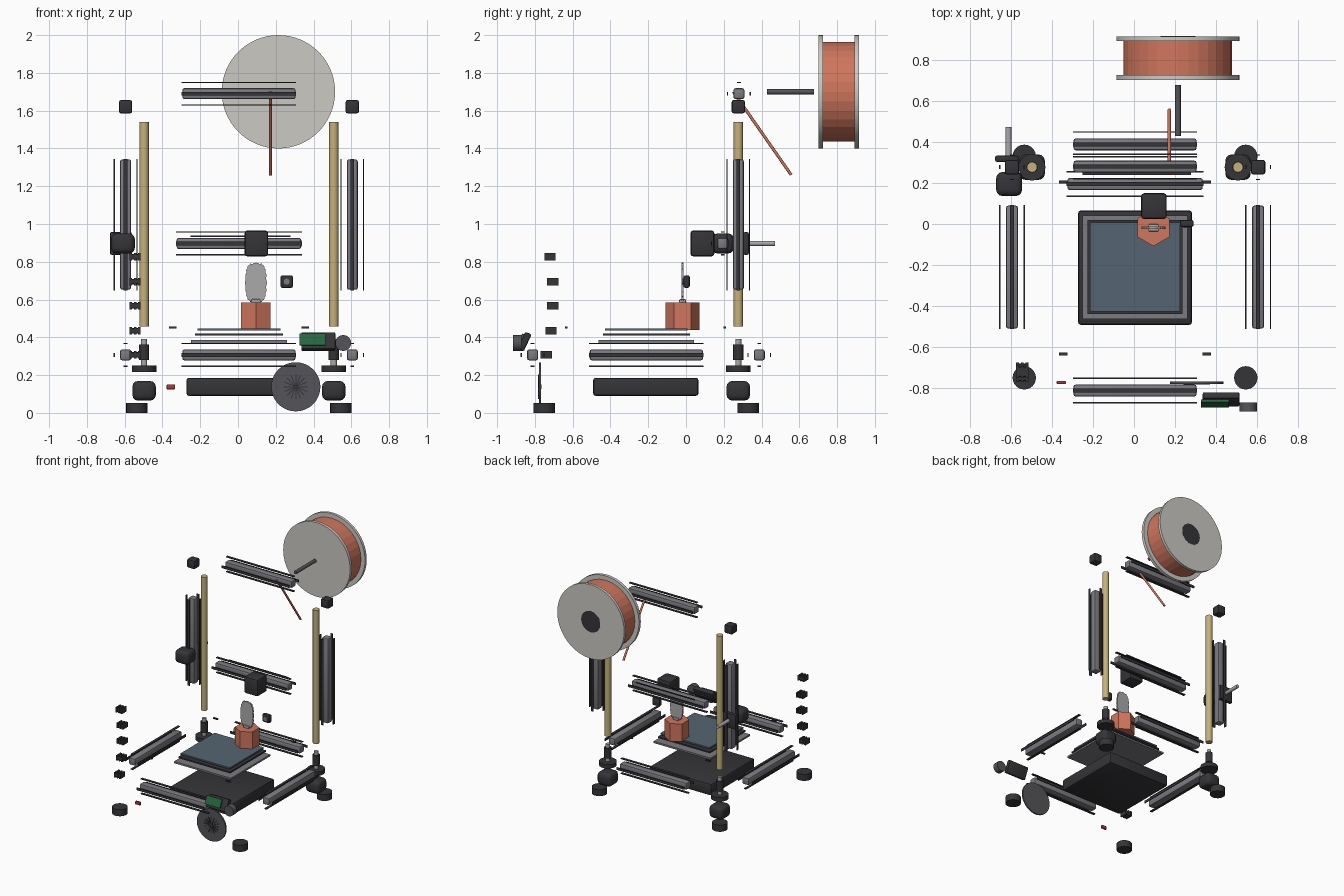
import bpy, bmesh
from math import sin, cos, pi, radians
from mathutils import Matrix, Vector

if "Cube" in bpy.data.objects:
    bpy.data.objects.remove(bpy.data.objects["Cube"])


def mat(name, c):
    m = bpy.data.materials.new(name)
    m.diffuse_color = (*c, 1)
    m.use_nodes = True
    m.node_tree.nodes["Principled BSDF"].inputs["Base Color"].default_value = m.diffuse_color
    return m


BLACK = mat("black_plastic", (0.035, 0.035, 0.04))
DARK = mat("dark_metal", (0.09, 0.09, 0.1))
ALU = mat("aluminium", (0.2, 0.2, 0.22))
SILVER = mat("silver", (0.4, 0.4, 0.41))
BRASS = mat("brass", (0.56, 0.44, 0.2))
GLASS = mat("bed_surface", (0.09, 0.13, 0.17))
CORAL = mat("coral_filament", (0.63, 0.18, 0.11))
SPOOL = mat("spool_grey", (0.6, 0.59, 0.55))
GREEN = mat("screen_green", (0.02, 0.13, 0.05))
RED = mat("button_red", (0.4, 0.04, 0.05))


def finish(name, bm, m, loc=(0, 0, 0), rot=(0, 0, 0), smooth=True):
    bmesh.ops.recalc_face_normals(bm, faces=bm.faces)
    me = bpy.data.meshes.new(name)
    bm.to_mesh(me)
    bm.free()
    me.materials.append(m)
    if smooth:
        for p in me.polygons:
            p.use_smooth = True
        me.set_sharp_from_angle(angle=radians(30))
    ob = bpy.data.objects.new(name, me)
    ob.location, ob.rotation_euler = loc, rot
    bpy.context.collection.objects.link(ob)
    return ob


def box(name, loc, size, m, bevel=0.0, seg=2, rot=(0, 0, 0)):
    bm = bmesh.new()
    bmesh.ops.create_cube(bm, size=1)
    bmesh.ops.scale(bm, vec=size, verts=bm.verts)
    if bevel:
        bmesh.ops.bevel(bm, geom=bm.edges[:], offset=bevel, segments=seg,
                        profile=0.5, affect='EDGES')
    return finish(name, bm, m, loc, rot)


def cyl(name, a, b, r, m, sides=24, smooth=True, spin=0):
    """Cylinder from point a to point b."""
    a, b = Vector(a), Vector(b)
    bm = bmesh.new()
    bmesh.ops.create_cone(bm, cap_ends=True, segments=sides, radius1=r, radius2=r,
                          depth=(b - a).length, matrix=Matrix.Rotation(spin, 4, 'Z'))
    rot = (b - a).to_track_quat('Z', 'Y').to_euler()
    return finish(name, bm, m, (a + b) / 2, rot, smooth)


def rail(name, loc, axis, length):
    """Extrusion with a cover strip floating off each of its four sides."""
    size = [0.058] * 3
    size[axis] = length
    box(name, loc, size, ALU, 0.011)
    for side in [i for i in range(3) if i != axis]:
        for s in (-1, 1):
            p, d = list(loc), [0.02] * 3
            p[side] += s * 0.06
            d[side], d[axis] = 0.006, length + 0.006
            box(name + "_cover_strip", p, d, BLACK)


CX, CY, YB = 0.005, -0.21, 0.277   # frame centre and upright plane

# frame rails
rail("top_rail", (CX, 0.28, 1.69), 0, 0.60)
rail("gantry_rail", (CX, 0.195, 0.897), 0, 0.66)
rail("front_base_rail", (CX, -0.812, 0.307), 0, 0.60)
rail("rear_base_rail", (CX, 0.388, 0.307), 0, 0.60)
box("gantry_belt", (0.014, 0.245, 0.935), (0.53, 0.01, 0.007), BLACK)

for s, side in ((-1, "left"), (1, "right")):
    x = CX + s * 0.6
    rail(side + "_base_rail", (x, CY, 0.307), 1, 0.60)
    rail(side + "_upright", (x, YB, 0.997), 2, 0.69)
    box(side + "_upright_cap", (x, YB, 1.621), (0.07, 0.07, 0.07), BLACK, 0.01)

    # lead screw drive
    x = CX + s * 0.502
    cyl(side + "_lead_screw", (x, YB, 0.457), (x, YB, 1.54), 0.025, BRASS)
    cyl(side + "_coupler_shaft", (x, YB, 0.24), (x, YB, 0.39), 0.016, SILVER)
    cyl(side + "_coupler", (x, YB, 0.28), (x, YB, 0.362), 0.027, BLACK)
    cyl(side + "_motor_flange", (x, YB, 0.217), (x, YB, 0.25), 0.065, BLACK)
    box(side + "_lift_motor", (x, YB, 0.117), (0.124, 0.124, 0.104), BLACK, 0.03, 3)

    # feet and bed clips
    for y in (-0.75, 0.33):
        cyl(side + "_foot", (CX + s * 0.54, y, 0), (CX + s * 0.54, y, 0.053), 0.057, BLACK)
    for y in (-0.634, 0.205):
        box(side + "_bed_clip", (CX + s * 0.35, y, 0.452), (0.04, 0.013, 0.01), BLACK)

# base case and heated bed stack
box("base_case", (CX, CY - 0.003, 0.138), (0.556, 0.558, 0.096), BLACK, 0.014)
box("bed_carrier", (CX, CY, 0.378), (0.51, 0.505, 0.014), ALU)
box("heater_plate", (CX, CY, 0.415), (0.465, 0.46, 0.012), BLACK)
box("build_plate", (CX, CY, 0.441), (0.44, 0.435, 0.012), GLASS)

# printed plant pot with flat cactus
cyl("printed_pot", (0.095, -0.018, 0.44), (0.095, -0.018, 0.584), 0.09, CORAL, 6, False, 0)
pot = bpy.data.objects["printed_pot"]
a0 = max((pot.matrix_basis @ v.co for v in pot.data.vertices), key=lambda c: c.y)
if a0.y < 0.065:      # keep a corner pointing forward
    pot.rotation_euler.rotate_axis('Z', radians(30))
box("cactus_stub", (0.095, -0.018, 0.592), (0.05, 0.036, 0.02), SILVER, 0.005)
bm = bmesh.new()
ring = []
for i in range(96):
    t = 2 * pi * i / 96
    c, s = cos(t), sin(t)
    k = 1 + 0.035 * cos(20 * t)
    px = (1 if c > 0 else -1) * abs(c) ** 0.55 * 0.056 * k
    pz = (1 if s > 0 else -1) * abs(s) ** 0.8 * 0.103 * k
    ring.append(bm.verts.new((px, -0.006, pz)))
face = bm.faces.new(ring)
ext = bmesh.ops.extrude_face_region(bm, geom=[face])
bmesh.ops.translate(bm, vec=(0, 0.012, 0),
                    verts=[v for v in ext["geom"] if isinstance(v, bmesh.types.BMVert)])
finish("printed_cactus", bm, SILVER, (0.095, -0.018, 0.689))

# print head carriage and part fan
box("print_carriage", (0.097, 0.087, 0.897), (0.124, 0.126, 0.137), BLACK, 0.014)
box("part_fan", (0.258, 0.003, 0.695), (0.066, 0.034, 0.066), BLACK, 0.01)
cyl("part_fan_hub", (0.258, -0.02, 0.695), (0.258, 0, 0.695), 0.016, ALU)

# extruder on the left upright
box("extruder_motor", (-0.609, 0.195, 0.897), (0.126, 0.117, 0.106), BLACK, 0.03, 3)
box("extruder_plate", (-0.62, 0.318, 0.897), (0.115, 0.03, 0.12), BLACK, 0.008)
cyl("extruder_shaft", (-0.612, 0.31, 0.897), (-0.612, 0.472, 0.897), 0.014, SILVER)

# cable chain links
for y, z in ((-0.74, 0.307), (-0.715, 0.435), (-0.705, 0.567), (-0.705, 0.695), (-0.72, 0.827)):
    box("cable_link", (-0.545, y, z), (0.05, 0.05, 0.03), BLACK, 0.004, 1)
    for dx in (-0.023, 0, 0.023):
        box("cable_link_rib", (-0.545 + dx, y, z), (0.013, 0.06, 0.04), BLACK)

# filament spool
sx, sz = 0.214, 1.70
cyl("front_flange", (sx, 0.702, sz), (sx, 0.726, sz), 0.30, SPOOL, 64)
cyl("rear_flange", (sx, 0.893, sz), (sx, 0.915, sz), 0.30, SPOOL, 64)
cyl("wound_filament", (sx, 0.724, sz), (sx, 0.895, sz), 0.264, CORAL, 32, False)
cyl("spool_hub", (sx, 0.71, sz), (sx, 0.916, sz), 0.085, BLACK, 32)
cyl("spool_axle", (sx, 0.43, sz), (sx, 0.678, sz), 0.014, DARK)
cyl("filament_strand", (0.172, 0.25, 1.70), (0.172, 0.557, 1.26), 0.008, CORAL, 12)

# front cooling disc with radial blades
fx, fz = 0.306, 0.138
cyl("fan_disc", (fx, -0.779, fz), (fx, -0.768, fz), 0.13, DARK, 48)
for i in range(8):
    box("fan_blade", (fx, -0.78, fz), (0.13, 0.006, 0.005), BLACK, rot=(0, i * pi / 8, 0))

# controls
tilt = (radians(-25), 0, 0)
box("display_housing", (0.425, -0.855, 0.377), (0.18, 0.036, 0.1), BLACK, 0.008, rot=tilt)
box("display_screen", (0.395, -0.876, 0.388), (0.137, 0.012, 0.066), GREEN, rot=tilt)
cyl("control_knob", (0.557, -0.915, 0.37), (0.557, -0.87, 0.37), 0.042, DARK)
box("power_switch", (-0.355, -0.773, 0.138), (0.045, 0.015, 0.027), RED, 0.004)
